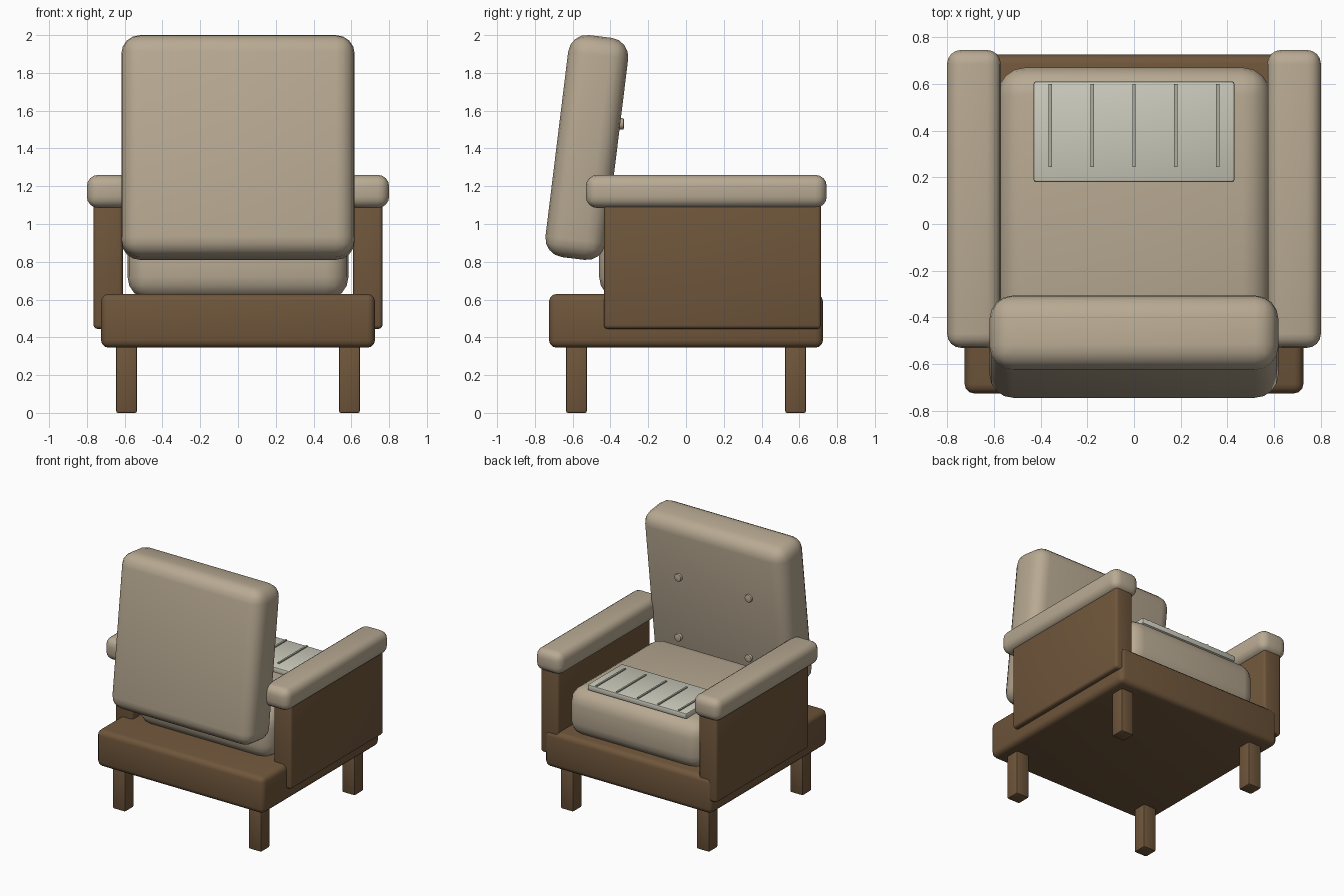
import bpy
import math

cube = bpy.data.objects.get("Cube")
if cube:
    bpy.data.objects.remove(cube, do_unlink=True)


def material(name, rgb):
    mat = bpy.data.materials.new(name)
    mat.use_nodes = True
    color = (*rgb, 1)
    mat.diffuse_color = color
    mat.node_tree.nodes["Principled BSDF"].inputs["Base Color"].default_value = color
    return mat


FABRIC = material("beige fabric", (0.48, 0.40, 0.29))
WOOD = material("brown wood", (0.16, 0.093, 0.044))
THROW = material("pale throw", (0.60, 0.59, 0.50))
STRIPE = material("grey stripe", (0.42, 0.42, 0.35))


def finish(obj, name, mat, bevel, segments):
    """Name, colour, round off and smooth the active object."""
    obj.name = name
    obj.data.materials.append(mat)
    bpy.ops.object.transform_apply(location=False, rotation=False, scale=True)
    if bevel:
        mod = obj.modifiers.new("rounding", "BEVEL")
        mod.width = bevel
        mod.segments = segments
        bpy.ops.object.modifier_apply(modifier=mod.name)
    bpy.ops.object.shade_smooth_by_angle(angle=math.radians(35))
    return obj


def box(name, x, y, z, mat, bevel=0.0, segments=3):
    """Rounded box spanning the given (low, high) ranges."""
    spans = (x, y, z)
    bpy.ops.mesh.primitive_cube_add(size=1, location=[(a + b) / 2 for a, b in spans])
    obj = bpy.context.object
    obj.scale = [b - a for a, b in spans]
    return finish(obj, name, mat, bevel, segments)


def mirrored(low, high, side):
    return tuple(sorted((low * side, high * side)))


# Wooden base
box("base", (-0.725, 0.725), (-0.725, 0.725), (0.345, 0.63), WOOD, 0.04)

# Legs, side panels and padded armrests
for side, label in ((1, "left"), (-1, "right")):
    for end, place in ((-1, "front"), (1, "back")):
        box(f"{place}_{label}_leg", mirrored(0.535, 0.645, side),
            mirrored(0.525, 0.635, end), (0, 0.38), WOOD, 0.01, 2)
    box(f"{label}_side_panel", mirrored(0.61, 0.765, side),
        (-0.435, 0.715), (0.445, 1.12), WOOD, 0.02)
    box(f"{label}_armrest", mirrored(0.57, 0.80, side),
        (-0.53, 0.745), (1.085, 1.26), FABRIC, 0.06, 4)

# Cushions
box("seat_cushion", (-0.585, 0.585), (-0.46, 0.67), (0.60, 0.98), FABRIC, 0.12, 4)
back = box("back_cushion", (-0.618, 0.618), (-0.685, -0.365), (0.813, 1.997),
           FABRIC, 0.1, 4)
back.rotation_euler.x = math.radians(-7)

# Buttons on the backrest
for x in (-0.305, 0.305):
    for z in (1.06, 1.53):
        bpy.ops.mesh.primitive_cylinder_add(
            vertices=16, radius=0.03, depth=0.03, location=(x, -0.343, z),
            rotation=(math.pi / 2, 0, 0))
        finish(bpy.context.object, "back_button", FABRIC, 0.008, 2)

# Folded throw with raised stripes
box("throw", (-0.43, 0.43), (0.18, 0.61), (0.975, 1.02), THROW, 0.01, 2)
for i in range(-2, 3):
    x = i * 0.179
    box("throw_stripe", (x - 0.007, x + 0.007), (0.245, 0.6), (1.01, 1.028), STRIPE)
